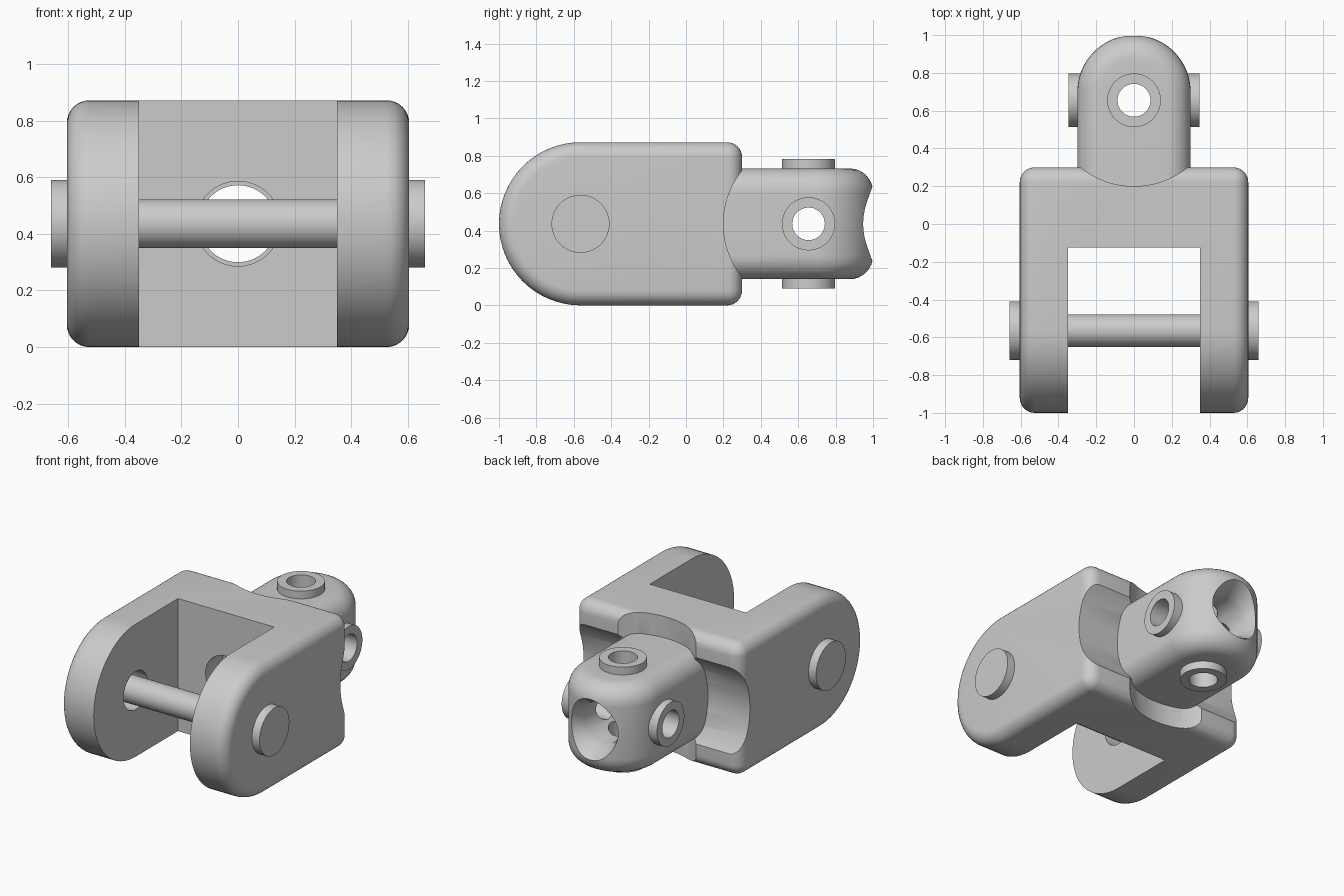
import bpy, bmesh, math
from mathutils import Matrix

if "Cube" in bpy.data.objects:
    bpy.data.objects.remove(bpy.data.objects["Cube"])

ZC = 0.436            # height of the shared centre line
PIN_Y, EYE_Y = -0.564, 0.655

steel = bpy.data.materials.new("grey_steel")
steel.diffuse_color = (0.6, 0.6, 0.6, 1)
steel.use_nodes = True
steel.node_tree.nodes["Principled BSDF"].inputs["Base Color"].default_value = steel.diffuse_color


def make(name, bm):
    bmesh.ops.recalc_face_normals(bm, faces=bm.faces)
    me = bpy.data.meshes.new(name)
    bm.to_mesh(me)
    bm.free()
    me.materials.append(steel)
    ob = bpy.data.objects.new(name, me)
    bpy.context.collection.objects.link(ob)
    return ob


def extrude(name, pts, vec, fillet, pick):
    """Extrude an outline along vec and round the edges chosen by pick."""
    bm = bmesh.new()
    face = bm.faces.new([bm.verts.new(p) for p in pts])
    res = bmesh.ops.extrude_face_region(bm, geom=[face], use_keep_orig=True)
    verts = [g for g in res["geom"] if isinstance(g, bmesh.types.BMVert)]
    bmesh.ops.translate(bm, verts=verts, vec=vec)
    bmesh.ops.recalc_face_normals(bm, faces=bm.faces)
    edges = [e for e in bm.edges if pick(e.verts[0].co, e.verts[1].co)]
    bmesh.ops.bevel(bm, geom=edges, offset=fillet, segments=8, profile=0.5,
                    affect='EDGES', clamp_overlap=True)
    return make(name, bm)


def lathe(name, axis, centre, profile, n=64):
    """Closed solid of revolution; profile is (position along axis, radius)."""
    bm = bmesh.new()
    rings = []
    for t, r in profile:
        ring = []
        for i in range(n):
            a = 2 * math.pi * i / n
            c, s = r * math.cos(a), r * math.sin(a)
            p = {'X': (t, c, s), 'Y': (c, t, s), 'Z': (c, s, t)}[axis]
            ring.append(bm.verts.new(p))
        rings.append(ring)
    for a, b in zip(rings, rings[1:]):
        for i in range(n):
            j = (i + 1) % n
            bm.faces.new((a[i], a[j], b[j], b[i]))
    bm.faces.new(rings[0])
    bm.faces.new(rings[-1])
    bmesh.ops.translate(bm, verts=bm.verts, vec=centre)
    return make(name, bm)


def combine(ob, tool, op='DIFFERENCE'):
    mod = ob.modifiers.new("bool", 'BOOLEAN')
    mod.operation, mod.solver, mod.object = op, 'EXACT', tool
    bpy.context.view_layer.objects.active = ob
    bpy.ops.object.modifier_apply(modifier=mod.name)
    bpy.data.objects.remove(tool)


# fork: side outline with round front, rounded outer and back edges
half = 0.605
pts = [(-half, 0.3, 0), (-half, 0.3, 2 * ZC)]
for i in range(33):
    a = math.pi / 2 + math.pi * i / 32
    pts.append((-half, PIN_Y + ZC * math.cos(a), ZC + ZC * math.sin(a)))
fork = extrude("fork", pts, (2 * half, 0, 0), 0.08,
               lambda a, b: abs(a.x - b.x) < 1e-4 or (a.y > 0.29 and b.y > 0.29))

# slot between the arms
bm = bmesh.new()
bmesh.ops.create_cube(bm, size=1, matrix=Matrix.Translation((0, -0.624, ZC))
                      @ Matrix.Diagonal((0.7, 1.0, 2, 1)))
combine(fork, make("slot_cutter", bm))

# curved clearance at the back, pin holes in the arms, central bore
for ax in 'XZ':
    combine(fork, lathe("recess_cutter", ax, (0, EYE_Y, ZC), [(-1, 0.455), (1, 0.455)], 96))
combine(fork, lathe("arm_hole_cutter", 'X', (0, PIN_Y, ZC), [(-0.595, 0.125), (0.595, 0.125)]))
combine(fork, lathe("bore_cutter", 'Y', (0, 0, ZC), [(-0.3, 0.15), (0.4, 0.15)]))

# swivel eye: round-ended block with soft edges
w, y0, z0 = 0.3, 0.05, 0.14
pts = [(-w, y0, z0), (w, y0, z0)]
for i in range(33):
    a = math.pi * i / 32
    pts.append((w * math.cos(a), 0.7 + w * math.sin(a), z0))
eye = extrude("swivel_eye", pts, (0, 0, 2 * (ZC - z0)), 0.125,
              lambda a, b: abs(a.z - b.z) < 1e-4 and (a.y > y0 + 0.01 or b.y > y0 + 0.01))

# four bosses, then the cross holes and the flared bore
for ax in 'XZ':
    combine(eye, lathe("boss", ax, (0, EYE_Y, ZC), [(-0.347, 0.142), (0.347, 0.142)]), 'UNION')
for ax in 'XZ':
    combine(eye, lathe("cross_hole_cutter", ax, (0, EYE_Y, ZC), [(-0.5, 0.087), (0.5, 0.087)]))
combine(eye, lathe("eye_bore_cutter", 'Y', (0, 0, ZC),
                   [(-0.1, 0.136), (0.86, 0.136), (0.905, 0.148), (0.94, 0.166),
                    (0.975, 0.183), (1.0, 0.202), (1.02, 0.23)]))

# pin with a flat head on each end
pin = lathe("pin", 'X', (0, PIN_Y, ZC),
            [(-0.66, 0.155), (-0.6, 0.155), (-0.6, 0.086),
             (0.6, 0.086), (0.6, 0.155), (0.66, 0.155)])

for ob in (fork, eye, pin):
    bpy.ops.object.select_all(action='DESELECT')
    ob.select_set(True)
    bpy.context.view_layer.objects.active = ob
    bpy.ops.object.shade_smooth_by_angle(angle=math.radians(30))
